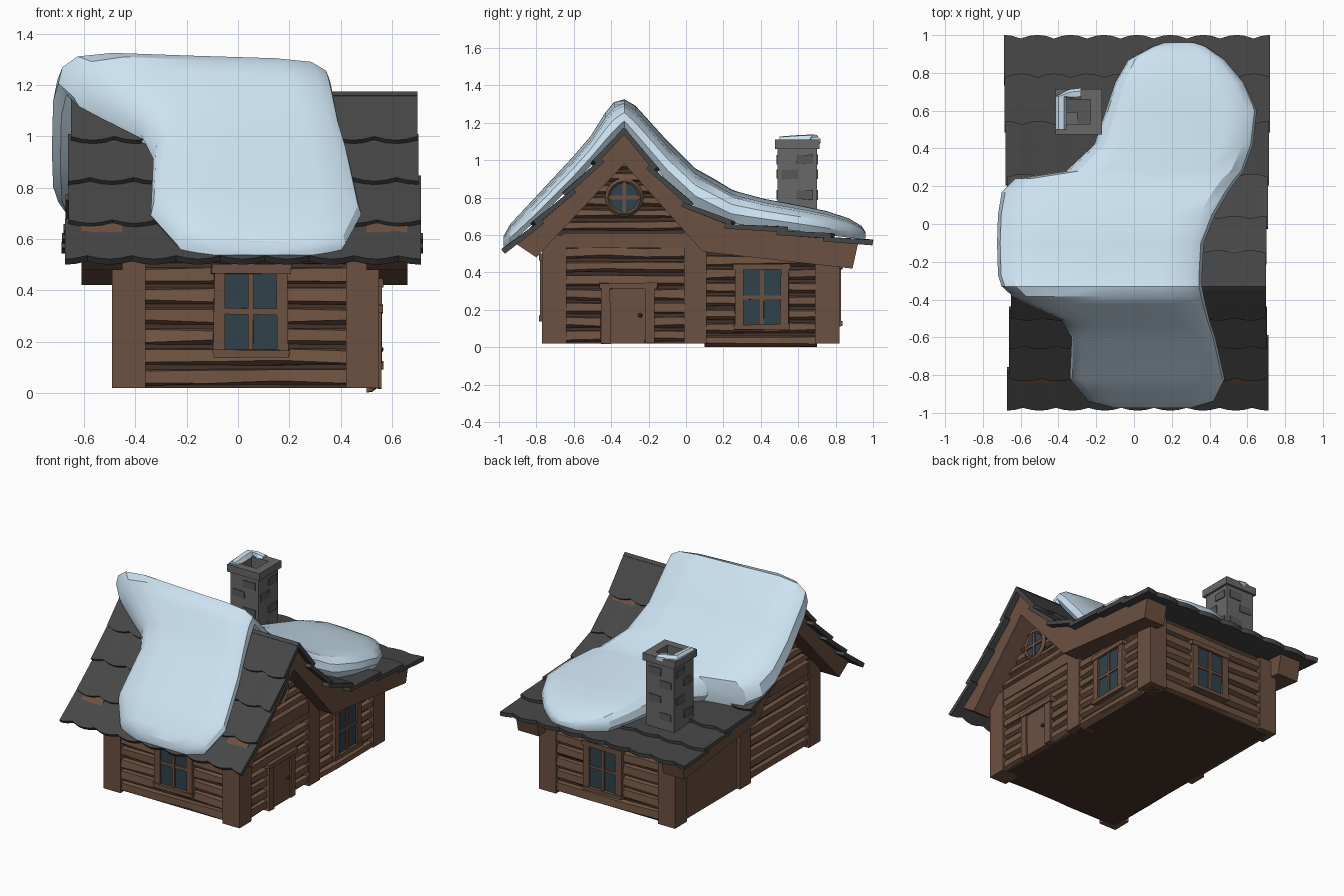
import bpy, bmesh, math, random
from mathutils import Vector

if "Cube" in bpy.data.objects:
    bpy.data.objects.remove(bpy.data.objects["Cube"])

random.seed(4)


def material(name, r, g, b):
    m = bpy.data.materials.new(name)
    m.diffuse_color = (r, g, b, 1)
    m.use_nodes = True
    m.node_tree.nodes["Principled BSDF"].inputs["Base Color"].default_value = m.diffuse_color
    return m


WOOD = material("wood", .15, .08, .052)
LOG = material("log", .165, .09, .055)
DARK = material("dark_wood", .06, .034, .024)
SLATE = material("slate", .062, .062, .062)
STONE = material("stone", .14, .14, .14)
STONE_DARK = material("stone_dark", .1, .1, .1)
GLASS = material("glass", .03, .055, .07)
SNOW = material("snow", .6, .76, .88)


class Part:
    """Collects simple solids into one named object."""
    def __init__(self, name, mat):
        self.name, self.mat, self.bm = name, mat, bmesh.new()

    def loft(self, rings):
        rows = [[self.bm.verts.new(p) for p in r] for r in rings]
        n = len(rows[0])
        for a, b in zip(rows, rows[1:]):
            for i in range(n):
                self.bm.faces.new((a[i], a[(i + 1) % n], b[(i + 1) % n], b[i]))
        self.bm.faces.new(rows[0][::-1])
        self.bm.faces.new(rows[-1])

    def box(self, place, u0, u1, d0, d1, z0, z1, wob=0):
        w = lambda: random.uniform(-wob, wob)
        self.loft([[place(u + w(), d, z + w()) for d, z in ((d0, z0), (d1, z0), (d1, z1), (d0, z1))]
                   for u in (u0, u1)])

    def done(self):
        bmesh.ops.recalc_face_normals(self.bm, faces=self.bm.faces)
        me = bpy.data.meshes.new(self.name)
        self.bm.to_mesh(me)
        self.bm.free()
        me.materials.append(self.mat)
        ob = bpy.data.objects.new(self.name, me)
        bpy.context.collection.objects.link(ob)
        return ob


def lerp(table, y, k=1):
    for a, b in zip(table, table[1:]):
        if y <= b[0]:
            t = max(0, (y - a[0]) / (b[0] - a[0]))
            return a[k] + t * (b[k] - a[k])
    return table[-1][k]


# wall frames: u runs along the wall, d is the distance out from it
front = lambda u, d, z: (u, -.73 - d, z)
back = lambda u, d, z: (u, .78 + d, z)
right = lambda u, d, z: (.51 + d, u, z)
left = lambda u, d, z: (-.45 - d, u, z)
world = lambda u, d, z: (u, d, z)

# house core
p = Part("house_core", DARK)
core = [(-.73, .02), (.78, .02), (.78, .56), (.12, .64), (-.33, 1.11), (-.73, .71)]
p.loft([[(x, y, z) for y, z in core] for x in (-.45, .51)])
p.done()

# posts and gable beams
p = Part("posts", WOOD)
for x0, x1 in ((-.49, -.36), (.42, .55)):
    for y0, y1, top in ((-.77, -.64, .6), (-.01, .11, .63), (.69, .82, .54)):
        p.box(world, x0, x1, y0, y1, .02, top)
for wall in (right, left):
    p.box(wall, -.66, .05, 0, .035, .53, .61)
p.done()


# log cladding with wedge-shaped rows
def logs(name, wall, u0, u1, z0, z1, n, gable=False):
    part = Part(name, LOG)
    h = (z1 - z0) / n
    for i in range(n):
        z = z0 + i * h
        a, b = u0, u1
        if gable:
            half = 1.03 - z - h / 2
            a, b = -.33 - half, -.33 + half
        rings = []
        for k in range(4):
            w = lambda s=.006: random.uniform(-s, s)
            rings.append([wall(a + (b - a) * k / 3, d, zz) for d, zz in (
                (-.01, z + .012), (.012, z + .018 + w()), (.032 + w(.004), z + .028 + w()),
                (.028 + w(.004), z + h - .006 + w(.005)), (-.01, z + h))])
        part.loft(rings)
    part.done()


logs("front_logs", front, -.37, .43, .015, .57, 7)
logs("back_logs", back, -.37, .43, .015, .52, 6)
logs("right_door_logs", right, -.65, 0, .015, .535, 7)
logs("right_window_logs", right, .1, .7, -.01, .49, 7)
logs("left_logs", left, -.65, 0, .015, .535, 7)
logs("right_gable_logs", right, 0, 0, .61, 1.0, 6, True)
logs("left_gable_logs", left, 0, 0, .61, 1.0, 6, True)
p = Part("left_plain_wall", WOOD)
p.box(left, .1, .7, 0, .015, .02, .53)
p.done()

# barge boards under both roof ends
board = [(-.92, .56), (-.64, .815), (-.33, 1.15), (-.16, .945), (.02, .76), (.2, .665), (.52, .61),
         (.92, .555), (.89, .42), (.09, .51), (-.33, .98), (-.8, .48)]
p = Part("barge_boards", WOOD)
for x0, x1 in ((-.61, -.45), (.5, .66)):
    p.loft([[(x, y, z) for y, z in board] for x in (x0, x1)])
p.done()


# square windows
def window(name, wall, c, z0, z1):
    g = Part(name + "_glass", GLASS)
    g.box(wall, c - .11, c + .11, 0, .038, z0, z1)
    g.done()
    f = Part(name + "_frame", WOOD)
    for s in (-1, 1):
        f.box(wall, c + s * .122 - .022, c + s * .122 + .022, 0, .05, z0 - .01, z1 + .01, .004)
    f.box(wall, c - .155, c + .155, 0, .056, z1, z1 + .033, .005)
    f.box(wall, c - .148, c + .148, 0, .056, z0 - .03, z0, .005)
    f.box(wall, c - .011, c + .011, 0, .046, z0, z1, .003)
    zm = (z0 + z1) / 2
    f.box(wall, c - .11, c + .11, 0, .045, zm - .011, zm + .011, .003)
    f.done()


window("front_window", front, .05, .17, .465)
window("back_window", back, .06, .14, .42)
window("side_window", right, .405, .12, .415)

# round gable window
c = Vector((.545, -.33, .80))
bpy.ops.mesh.primitive_torus_add(major_segments=16, minor_segments=4, major_radius=.088,
                                 minor_radius=.016, location=c, rotation=(0, math.pi / 2, 0))
bpy.context.object.name = "round_window_frame"
bpy.context.object.data.materials.append(WOOD)
bpy.ops.mesh.primitive_cylinder_add(vertices=16, radius=.088, depth=.04, location=c - Vector((.015, 0, 0)),
                                    rotation=(0, math.pi / 2, 0))
bpy.context.object.name = "round_window_glass"
bpy.context.object.data.materials.append(GLASS)
p = Part("round_window_bars", WOOD)
p.box(right, -.34, -.32, .03, .048, .715, .885)
p.box(right, -.415, -.245, .03, .048, .79, .81)
p.done()

# door
p = Part("door", WOOD)
p.box(right, -.41, -.22, 0, .038, .02, .31)
p.done()
p = Part("door_frame", WOOD)
for a, b in ((-.455, -.405), (-.222, -.172)):
    p.box(right, a, b, 0, .048, .02, .315, .004)
p.box(right, -.465, -.155, 0, .055, .31, .345, .005)
p.done()
bpy.ops.mesh.primitive_uv_sphere_add(segments=8, ring_count=6, radius=.012, location=(.555, -.245, .17))
bpy.context.object.name = "door_knob"
bpy.context.object.data.materials.append(DARK)

# roof: scalloped slate courses, each tucked under the one above
slope_front = [(-.33, 1.175), (-.49, 1.0), (-.64, .84), (-.81, .675), (-.965, .535)]
slope_back = [(-.33, 1.175), (-.16, .965), (.02, .78), (.24, .675), (.52, .64), (.77, .605), (.975, .572)]


def roof(name, pts):
    part = Part(name, SLATE)
    for i, (a, b) in enumerate(zip(pts, pts[1:])):
        a, b = Vector((0, *a)), Vector((0, *b))
        d = (b - a).normalized()
        n = Vector((0, -d.z, d.y)) if d.y > 0 else Vector((0, d.z, -d.y))
        x0 = -.65 - .008 * i + random.uniform(-.008, .008)
        x1 = .695 + .005 * i + random.uniform(-.008, .008)
        top = a if i == 0 else a - d * .03 - n * .02
        rings = []
        for k in range(33):
            s = abs(math.sin(math.pi * (k / 4 + .5 * (i % 2))))
            x = Vector((x0 + (x1 - x0) * k / 32, 0, 0))
            low = b + d * (.006 + .02 * s) + n * .006
            rings.append([x + top, x + low, x + low - n * .03, x + top - n * .025])
        part.loft(rings)
    part.done()


roof("front_roof", slope_front)
roof("back_roof", slope_back)

# snow blanket: stations of y, left x, right x, depth
snow = [(-.975, -.1, .30, .05), (-.94, -.24, .42, .09), (-.82, -.34, .48, .11), (-.6, -.33, .43, .13),
        (-.51, -.38, .40, .14), (-.43, -.55, .38, .18), (-.385, -.64, .37, .185), (-.33, -.7, .36, .14),
        (-.27, -.72, .36, .18), (-.1, -.725, .37, .19), (.05, -.72, .43, .18), (.17, -.70, .50, .17),
        (.24, -.63, .55, .16), (.28, -.36, .58, .15), (.42, -.21, .63, .13), (.6, -.15, .65, .12),
        (.75, -.1, .58, .11), (.87, -.03, .48, .09), (.94, .10, .38, .06), (.96, .16, .32, .03)]
profile = slope_front[::-1] + slope_back[1:]
section = ((.03, -.15), (0, .15), (.015, .6), (.07, .9), (.2, 1), (.5, .92), (.8, .85), (.93, .75),
           (.985, .5), (1, .18), (.97, -.15), (.5, -.15))
p = Part("roof_snow", SNOW)
rings = []
for y, xl, xr, h in snow:
    base = lerp(profile, y) + .01
    rings.append([(xl + (xr - xl) * t, y, base + h * f) for t, f in section])
p.loft(rings)
ob = p.done()
bpy.ops.object.select_all(action='DESELECT')
bpy.context.view_layer.objects.active = ob
ob.select_set(True)
bpy.ops.object.shade_smooth_by_angle(angle=math.radians(30))

# chimney shaft, hollow cap and raised stones
p = Part("chimney_shaft", STONE)
p.box(world, -.4, -.185, .49, .7, .55, 1.02)
p.done()
p = Part("chimney_cap", STONE)
for z0, z1, o in ((1.0, 1.07, 0), (1.06, 1.11, .015)):
    x0, x1, y0, y1 = -.4 - o, -.185 + o, .49 - o, .7 + o
    for a, b, e, f in ((x0, -.36, y0, y1), (-.23, x1, y0, y1), (-.36, -.23, y0, .53), (-.36, -.23, .66, y1)):
        p.box(world, a, b, e, f, z0, z1)
p.done()
p = Part("chimney_stones", STONE_DARK)
for i, z in enumerate((.68, .79, .9, .98)):
    o = .08 * (i % 2)
    p.box(world, -.38 + o, -.29 + o, .484, .706, z, z + .05, .004)
    p.box(world, -.406, -.179, .51 + o, .60 + o, z, z + .05, .004)
p.done()

# snow on the chimney cap
p = Part("chimney_snow", SNOW)
path = [(-.385, .50, .02, 1, 0), (-.385, .6, .027, 1, 0), (-.385, .675, .03, 1, 0),
        (-.33, .685, .028, .5, -.9), (-.28, .69, .018, 0, -1)]
rings = []
for x, y, h, ax, ay in path:
    rings.append([(x + ax * s, y + ay * s, 1.105 + z * h / .03)
                  for s, z in ((-.03, -.02), (-.03, .015), (-.015, .032), (.015, .028), (.03, 0))])
p.loft(rings)
p.done()
